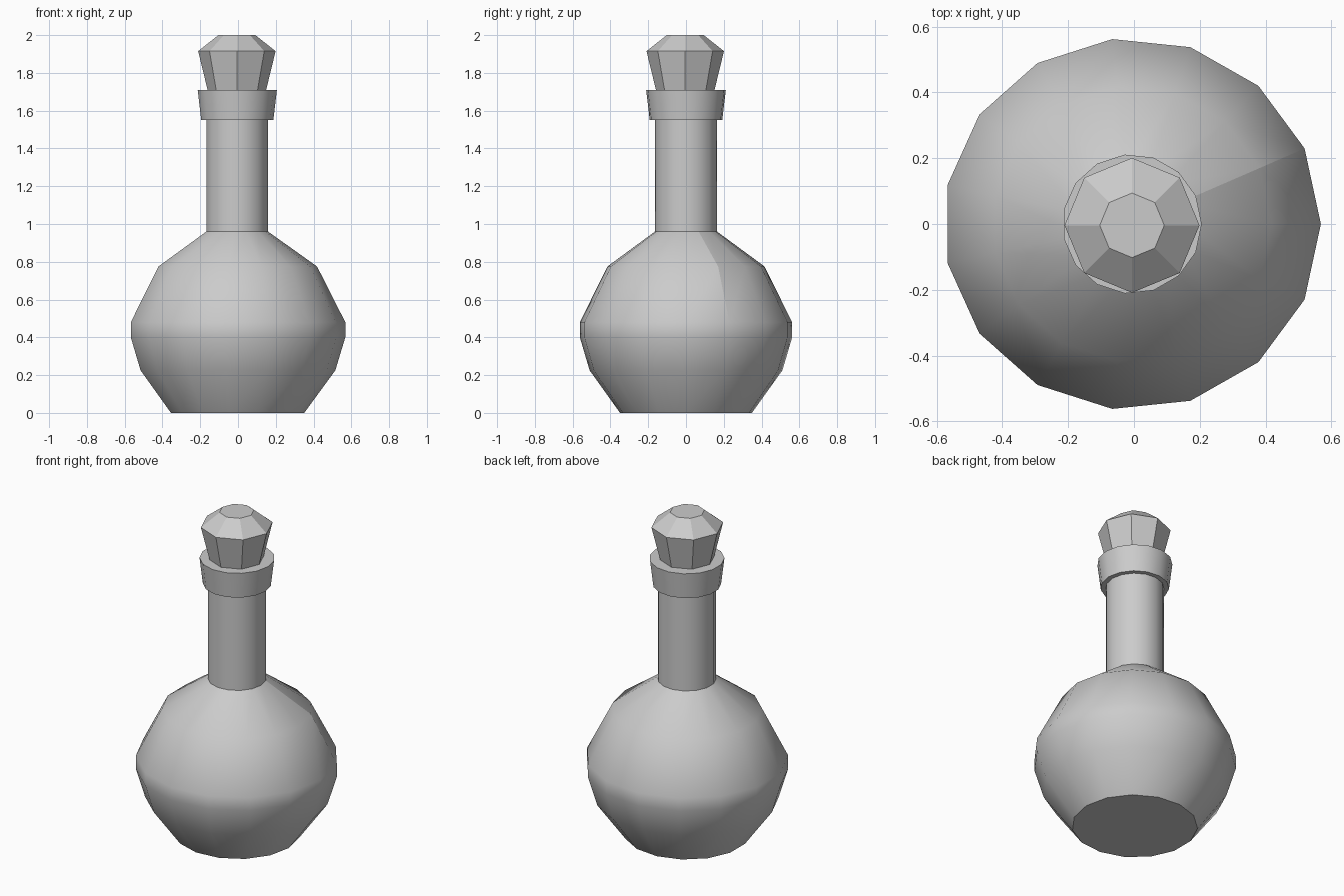
import bpy, bmesh, math

if "Cube" in bpy.data.objects:
    bpy.data.objects.remove(bpy.data.objects["Cube"])

CX = -0.006  # odd-sided body: shift so its bounds are centred


def lathe(name, profile, sides, cy=0.0, angle=35, bottom=True, seam=None):
    """Revolve (radius, z, x_stretch) rings around z and cap the ends."""
    bm = bmesh.new()
    rings = []
    for r, z, sx in profile:
        rings.append([bm.verts.new((CX + r * sx * math.cos(2 * math.pi * i / sides),
                                    cy + r * math.sin(2 * math.pi * i / sides), z))
                      for i in range(sides)])
    for a, b in zip(rings, rings[1:]):
        for i in range(sides):
            j = (i + 1) % sides
            bm.faces.new((a[i], a[j], b[j], b[i]))
    if bottom:
        bm.faces.new(rings[0][::-1])
    bm.faces.new(rings[-1])
    # optional hard vertical crease: (column, first ring, last ring)
    if seam:
        col, first, last = seam
        for k in range(first, last):
            bm.edges.get((rings[k][col], rings[k + 1][col])).smooth = False
    mesh = bpy.data.meshes.new(name)
    bm.to_mesh(mesh)
    bm.free()
    obj = bpy.data.objects.new(name, mesh)
    bpy.context.collection.objects.link(obj)
    if angle:
        bpy.ops.object.select_all(action='DESELECT')
        obj.select_set(True)
        bpy.context.view_layer.objects.active = obj
        bpy.ops.object.shade_smooth_by_angle(angle=math.radians(angle))
    return obj


# Round body, neck and flared lip
S = 1.016
lathe("bottle", [
    (0.351, 0.0, S), (0.513, 0.225, S), (0.565, 0.40, S), (0.565, 0.48, S),
    (0.418, 0.775, S), (0.165, 0.96, 1), (0.165, 1.55, 1),
    (0.193, 1.55, 1), (0.212, 1.71, 1),
], 15, seam=(1, 3, 5))

# Faceted stopper resting on the lip
lathe("stopper", [
    (0.155, 1.71, 1), (0.205, 1.915, 1), (0.098, 2.0, 1),
], 8, cy=-0.004, angle=None, bottom=False)
